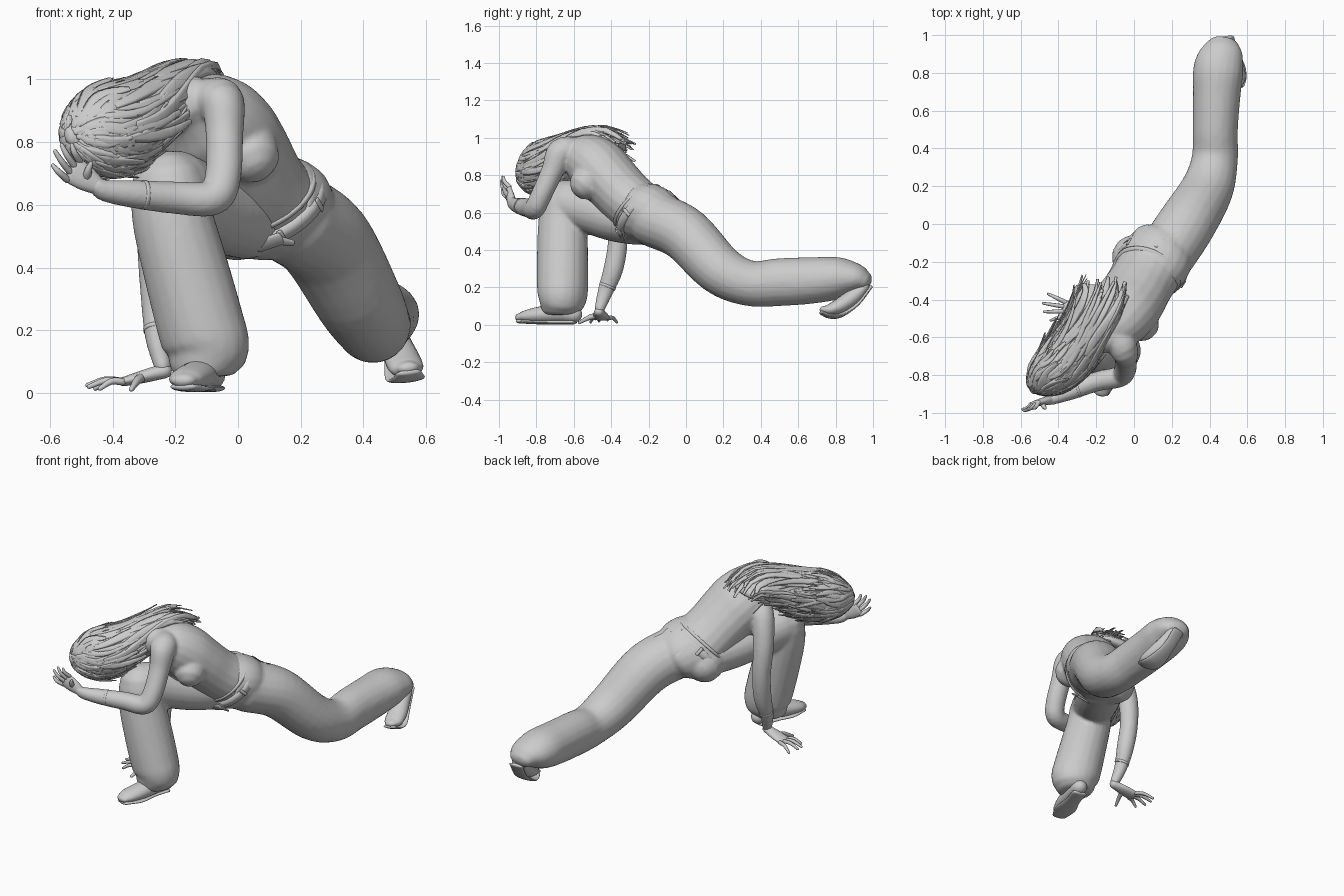
import bpy, bmesh, math, random
from mathutils import Vector as V

random.seed(4)
if "Cube" in bpy.data.objects:
    bpy.data.objects.remove(bpy.data.objects["Cube"], do_unlink=True)

clay = bpy.data.materials.new("plain grey")
clay.use_nodes = True
clay.diffuse_color = (0.6, 0.6, 0.6, 1)
clay.node_tree.nodes["Principled BSDF"].inputs["Base Color"].default_value = (0.6, 0.6, 0.6, 1)


def spline(pts, steps):
    """Smooth path through points that also carry two radii."""
    pts = [V(p) for p in pts]
    full = [pts[0] * 2 - pts[1]] + pts + [pts[-1] * 2 - pts[-2]]
    out = []
    for i in range(1, len(full) - 2):
        a, b, c, d = full[i - 1:i + 3]
        for k in range(steps):
            t = k / steps
            out.append((b * 2 + (c - a) * t + (a * 2 - b * 5 + c * 4 - d) * t * t
                        + (b * 3 - a - c * 3 + d) * t ** 3) / 2)
    return out + [pts[-1]]


def frames(pts, side, steps=5):
    """Centre, tangent, side axis, depth axis and radii along a path."""
    path = spline(pts, steps)
    out = []
    for i, p in enumerate(path):
        t = (path[min(i + 1, len(path) - 1)] - path[max(i - 1, 0)]).to_3d().normalized()
        u = V(side)
        u = (u - t * u.dot(t)).normalized()
        out.append((p.to_3d(), t, u, t.cross(u), p[3], p[4]))
    return out


def loft(bm, pts, side, ends=(1, 1), n=20, steps=5):
    """Elliptical tube with rounded ends."""
    fr = frames(pts, side, steps)

    def cap(f, sign, roundness):
        rings = []
        for deg in (30, 60, 80):
            a = math.radians(deg)
            c = f[0] + f[1] * sign * roundness * min(f[4], f[5]) * math.sin(a)
            rings.append((c, f[1], f[2], f[3], f[4] * math.cos(a), f[5] * math.cos(a)))
        return rings

    fr = cap(fr[0], -1, ends[0])[::-1] + fr + cap(fr[-1], 1, ends[1])
    rings = []
    for c, t, u, v, ra, rb in fr:
        angles = [math.tau * k / n for k in range(n)]
        rings.append([bm.verts.new(c + u * ra * math.cos(a) + v * rb * math.sin(a)) for a in angles])
    for r, s in zip(rings, rings[1:]):
        for k in range(n):
            bm.faces.new((r[k], r[(k + 1) % n], s[(k + 1) % n], s[k]))
    bm.faces.new(rings[0][::-1])
    bm.faces.new(rings[-1])


def finish(name, bm, voxel=0, smooth=6):
    bmesh.ops.recalc_face_normals(bm, faces=bm.faces)
    me = bpy.data.meshes.new(name)
    bm.to_mesh(me)
    bm.free()
    me.materials.append(clay)
    ob = bpy.data.objects.new(name, me)
    bpy.context.scene.collection.objects.link(ob)
    for p in me.polygons:
        p.use_smooth = True
    if voxel:
        m = ob.modifiers.new("merge", 'REMESH')
        m.mode, m.voxel_size, m.use_smooth_shade = 'VOXEL', voxel, True
        s = ob.modifiers.new("soften", 'SMOOTH')
        s.factor, s.iterations = 0.5, smooth
    return ob


def tube(name, pts, side, **kw):
    bm = bmesh.new()
    loft(bm, pts, side, **kw)
    return finish(name, bm)


HIP = (0.85, -0.3, 0.4)        # body's left at the hips
SHOULDER = (0.7, -0.62, 0.32)  # body's left at the shoulders
LEG = (0.85, -0.5, 0)

# Trousers: hips, right buttock, trailing left leg, bent right leg
bm = bmesh.new()
loft(bm, [(.075, -.255, .605, .186, .16), (.115, -.185, .585, .2, .16),
          (.14, -.13, .56, .175, .15), (.165, -.1, .535, .13, .12)], HIP, ends=(.1, .5))
loft(bm, [(.02, -.25, .55, .125, .12), (-.005, -.17, .53, .115, .11)], HIP)
loft(bm, [(.165, -.17, .565, .155, .15), (.275, -.005, .485, .155, .146), (.385, .18, .295, .14, .135),
          (.427, .34, .222, .123, .122), (.43, .5, .228, .12, .128), (.438, .68, .238, .126, .124),
          (.447, .82, .25, .133, .112), (.467, .91, .248, .112, .08), (.475, .96, .232, .08, .05)],
     (1, -.3, 0), ends=(1, .6))
loft(bm, [(.03, -.25, .55, .14, .125), (-.05, -.38, .575, .138, .13),
          (-.15, -.53, .62, .13, .128), (-.21, -.635, .65, .125, .128)], LEG)
loft(bm, [(-.22, -.655, .65, .125, .12), (-.207, -.66, .55, .13, .13), (-.168, -.66, .4, .136, .137),
          (-.12, -.66, .22, .142, .136), (-.1, -.66, .145, .14, .128), (-.105, -.665, .09, .118, .11),
          (-.105, -.665, .06, .1, .095)],
     LEG, ends=(1, .1))
trousers = finish("trousers", bm, .011)

# Belt, shirt hem and buckle
axis = V((-.38, -.6, .68)).normalized()
waist = V((.092, -.222, .592))


def band(name, centre, direction, half, ra, rb, side):
    a, b = V(centre) - direction * half, V(centre) + direction * half
    tube(name, [(*a, ra, rb), (*b, ra, rb)], side, ends=(.05, .05), n=40, steps=2)


band("belt", waist, axis, .02, .2, .17, HIP)
band("shirt_hem", waist + axis * .05, axis, .007, .19, .164, HIP)
u = V(HIP)
u = (u - axis * u.dot(axis)).normalized()
back = axis.cross(u)
for i in range(7):
    a = math.tau * (i + .5) / 7
    c = waist + u * .2 * math.cos(a) + back * .17 * math.sin(a)
    out = u * math.cos(a) + back * math.sin(a)
    tube("belt_loop", [(*(c - axis * .022), .01, .005), (*(c + axis * .022), .01, .005)],
         axis.cross(out), n=8, steps=2)
front = waist - back * .173
tube("buckle", [(*(front - u * .04), .026, .008), (*(front + u * .04), .026, .008)], axis, n=12, steps=2)
tube("belt_tail", [(*(front + u * .03), .016, .005), (*(front + u * .05 - axis * .02), .016, .005),
                   (*(front + u * .07 - axis * .035), .012, .004)], axis, n=10)

# Hip pockets, thin patches fitted to the trousers
for s in (-.1, .08):
    bm = bmesh.new()
    bmesh.ops.create_grid(bm, x_segments=8, y_segments=8, size=.05)
    c = waist - axis * .075 + back * .18 + u * s
    for v in bm.verts:
        v.co = c + u * v.co.x + axis * v.co.y
    pocket = finish("hip_pocket", bm)
    m = pocket.modifiers.new("fit", 'SHRINKWRAP')
    m.target, m.offset = trousers, .005

# Upper body with bust, neck and both arms
bm = bmesh.new()
loft(bm, [(.1, -.21, .585, .182, .152), (.04, -.31, .67, .176, .152), (-.01, -.39, .755, .184, .155),
          (-.06, -.46, .83, .187, .16), (-.11, -.53, .885, .165, .142), (-.16, -.59, .92, .11, .09)],
     (.8, -.45, .38))
loft(bm, [(-.14, -.57, .91, .07, .07), (-.34, -.72, .87, .06, .06)], (0, 0, 1))
for x, y, z in ((.04, -.53, .76), (-.1, -.485, .68)):
    loft(bm, [(x - .03, y + .06, z + .06, .095, .095), (x, y, z, .094, .092)], HIP)
loft(bm, [(-.09, -.6, .93, .08, .075), (-.05, -.67, .925, .075, .07), (-.043, -.715, .82, .06, .06),
          (-.048, -.775, .69, .056, .058), (-.08, -.81, .622, .056, .056), (-.2, -.835, .623, .052, .052),
          (-.33, -.885, .634, .045, .045), (-.42, -.92, .645, .034, .036), (-.45, -.932, .66, .028, .03)],
     (.2, 1, .3))
loft(bm, [(-.18, -.46, .83, .08, .07), (-.24, -.42, .77, .066, .066), (-.27, -.38, .62, .06, .058),
          (-.268, -.365, .45, .053, .053), (-.26, -.388, .3, .05, .053), (-.26, -.43, .18, .037, .042),
          (-.24, -.462, .085, .028, .028)], (1, 0, 0))
finish("upper_body", bm, .009, 5)

# Sleeve cuffs
band("left_cuff", (-.3, -.873, .632), V((-.94, -.34, .05)), .006, .047, .047, (0, 1, 0))
band("right_cuff", (-.26, -.42, .205), V((.1, -.4, -1)).normalized(), .006, .042, .046, (1, 0, 0))


# Hands: flat palm, four fingers and a thumb
def hand(name, wrist, knuckle, spread, lift, tips, thumb):
    wrist, knuckle, spread, lift = V(wrist), V(knuckle), V(spread), V(lift)
    bm = bmesh.new()
    mid = wrist.lerp(knuckle, .5)
    loft(bm, [(*wrist, .026, .024), (*mid, .04, .021), (*knuckle, .045, .015)], spread, n=14)
    for i, tip in enumerate(tips):
        root = knuckle + spread * (.036 - .024 * i)
        bend = root.lerp(V(tip), .5) + lift * .012
        loft(bm, [(*root, .012, .012), (*bend, .0105, .0105), (*tip, .007, .007)], spread, n=8, steps=3)
    bend = mid.lerp(V(thumb), .5) + lift * .008
    loft(bm, [(*mid, .017, .015), (*bend, .014, .013), (*thumb, .008, .008)], lift, n=8, steps=3)
    finish(name, bm)


hand("left_hand", (-.44, -.93, .655), (-.525, -.95, .71), (.55, .15, .8), (-.3, -.9, .1),
     [(-.53, -.975, .79), (-.562, -.98, .79), (-.583, -.988, .77), (-.59, -.98, .725)],
     (-.47, -.975, .73))
hand("right_hand", (-.235, -.465, .07), (-.365, -.45, .036), (.1, .99, 0), (0, 0, 1),
     [(-.455, -.37, .014), (-.48, -.42, .025), (-.475, -.465, .02), (-.44, -.51, .014)],
     (-.34, -.57, .012))

# Shoes with soles
tube("right_shoe", [(-.085, -.6, .055, .045, .045), (-.1, -.67, .065, .05, .05),
                    (-.135, -.77, .055, .06, .045), (-.165, -.85, .046, .056, .034),
                    (-.175, -.89, .04, .04, .022)], (.95, -.28, 0))
tube("right_sole", [(-.085, -.6, .015, .046, .012), (-.115, -.7, .015, .046, .012),
                    (-.145, -.8, .015, .063, .012), (-.175, -.892, .02, .043, .012)], (.95, -.28, 0))
tube("left_shoe", [(.49, .95, .2, .046, .03), (.505, .9, .155, .05, .042), (.525, .83, .105, .057, .042),
                   (.538, .77, .08, .054, .032), (.543, .735, .08, .035, .02)], (1, .2, .1))
tube("left_sole", [(.487, .985, .2, .043, .01), (.508, .915, .11, .043, .01), (.528, .83, .052, .06, .012),
                   (.54, .77, .046, .057, .011), (.545, .725, .065, .04, .01)], (1, .2, .1))

# Head of hair: main mass, then overlapping locks that flow along it
mass = [(-.535, -.885, .82, .02, .03), (-.52, -.865, .82, .06, .075), (-.47, -.815, .825, .108, .125),
        (-.4, -.755, .843, .132, .142), (-.325, -.67, .883, .138, .125), (-.255, -.56, .945, .132, .09),
        (-.2, -.44, .99, .128, .055), (-.175, -.35, .955, .1, .025)]
tube("hair_mass", mass, SHOULDER, n=28, ends=(.6, 1))
flow = frames(mass, SHOULDER, 8)


def on_hair(t, a, s):
    c, _, u, v, ra, rb = flow[max(0, min(len(flow) - 1, round(t * (len(flow) - 1))))]
    return c + (u * ra * math.cos(a) + v * rb * math.sin(a)) * s


# The underside locks stay short; the upper ones fray out over the back
bm = bmesh.new()
for i in range(240):
    a = random.uniform(0, math.tau)
    t0 = random.choice((random.uniform(0, .12), random.uniform(.1, .65)))
    t1 = min(t0 + random.uniform(.35, .6), 1)
    if math.sin(a) > .2:
        t1 = min(t1, .72)
    if t1 - t0 < .15:
        continue
    drift, wave = random.uniform(-.4, .4), random.uniform(0, 6)
    lift, width = random.uniform(.99, 1.03), random.uniform(.014, .028)
    stray = V((random.uniform(-.03, .05), random.uniform(0, .08), random.uniform(-.06, .02))) * t1
    pts = []
    for k in range(7):
        f = k / 6
        ang = a + drift * f + .12 * math.sin(5 * f + wave)
        p = on_hair(t0 + (t1 - t0) * f, ang, lift + .05 * f ** 4) + stray * f ** 3
        taper = .25 + .75 * math.sin(math.pi * (.15 + .8 * f))
        pts.append((*p, width * taper, .006 * taper))
    m = (t0 + t1) / 2
    loft(bm, pts, on_hair(m, a + .1, 1) - on_hair(m, a, 1), n=6, steps=2)
finish("hair_locks", bm)
